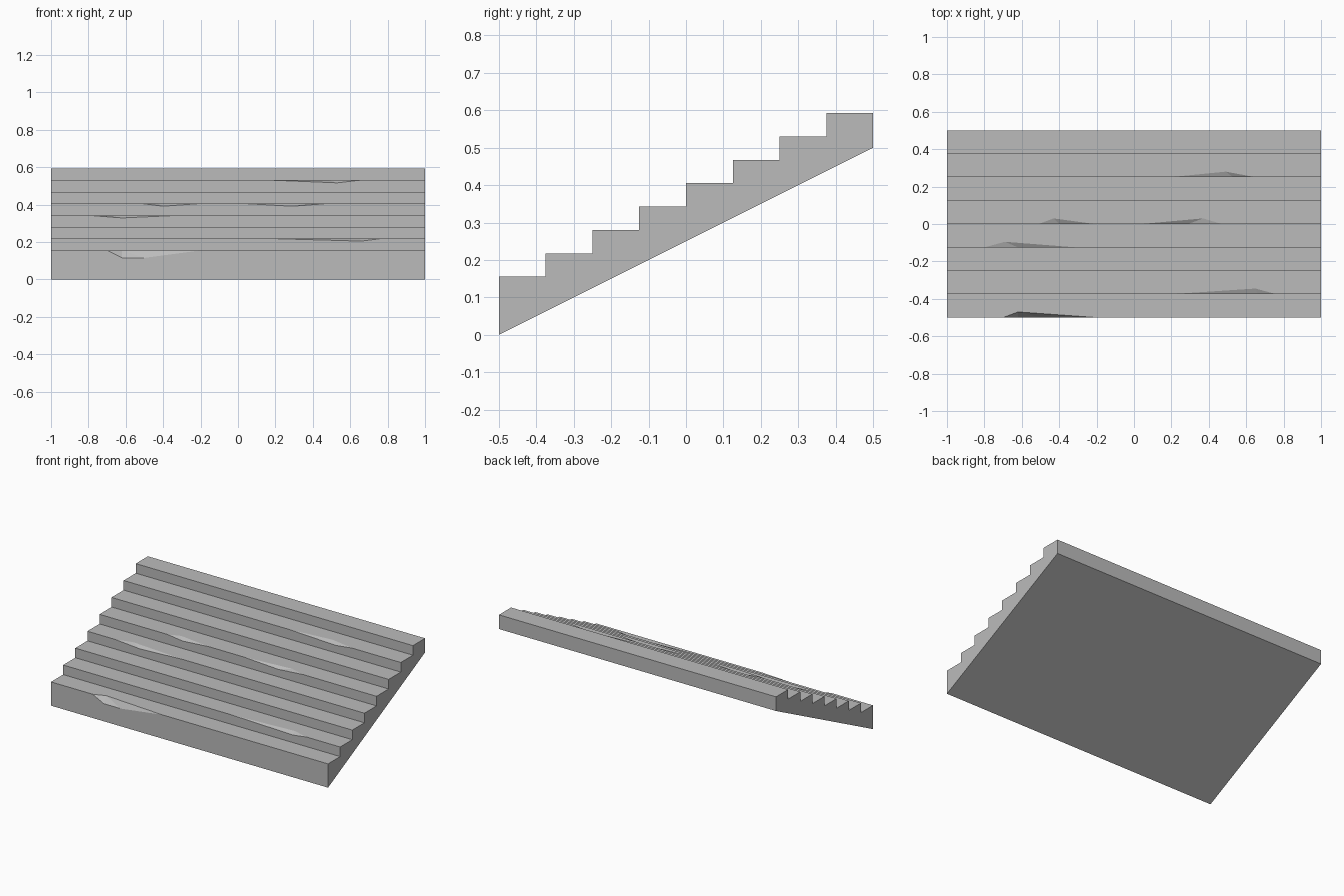
import bpy
import bmesh

cube = bpy.data.objects.get("Cube")
if cube:
    bpy.data.objects.remove(cube, do_unlink=True)

STEPS, RUN, RISE, BASE = 8, 0.125, 0.0625, 0.155

# worn nosing chips: step -> (start x, tread apex x, riser low points (x, drop), end x)
CHIPS = {
    0: [(-0.70, -0.62, [(-0.62, 0.04), (-0.50, 0.04)], -0.20)],
    1: [(0.20, 0.65, [(0.66, 0.013)], 0.76)],
    3: [(-0.80, -0.69, [(-0.62, 0.014)], -0.31)],
    4: [(-0.51, -0.43, [(-0.40, 0.014)], -0.21),
        (0.04, 0.37, [(0.29, 0.014)], 0.47)],
    6: [(0.19, 0.49, [(0.53, 0.014)], 0.65)],
}
BITE = 0.03

stone = bpy.data.materials.new("grey stone")
stone.use_nodes = True
colour = (0.5, 0.5, 0.5, 1)
stone.diffuse_color = colour
stone.node_tree.nodes["Principled BSDF"].inputs["Base Color"].default_value = colour

bm = bmesh.new()


def vert(x, y, z):
    return bm.verts.new((x, y, z))


def pair(y, z):
    """Left-hand and right-hand ends of one edge across the stair."""
    return [vert(-1, y, z), vert(1, y, z)]


foot = pair(-0.5, 0)
lower = foot
sides = [[foot[0]], [foot[1]]]

# risers and treads, with chipped front edges
for i in range(STEPS):
    y, z = -0.5 + i * RUN, BASE + i * RISE
    nose, inner = pair(y, z), pair(y + RUN, z)
    tread_edge, riser_edge = [nose[0]], [nose[0]]
    for start, apex_x, lows, end in CHIPS.get(i, []):
        a, b = vert(start, y, z), vert(end, y, z)
        apex = vert(apex_x, y + BITE, z)
        low = [vert(x, y, z - drop) for x, drop in lows]
        tread_edge += [a, apex, b]
        riser_edge += [a, *low, b]
        rim = [a, *low, b]
        for p, q in zip(rim, rim[1:]):
            bm.faces.new((p, q, apex))
    tread_edge.append(nose[1])
    riser_edge.append(nose[1])
    bm.faces.new([lower[0], lower[1]] + riser_edge[::-1])
    bm.faces.new(tread_edge + [inner[1], inner[0]])
    for k in (0, 1):
        sides[k] += [nose[k], inner[k]]
    lower = inner

# back, sloping underside and side walls
heel = pair(0.5, 0.5)
bm.faces.new((lower[1], lower[0], heel[0], heel[1]))
bm.faces.new((foot[1], foot[0], heel[0], heel[1]))
for k in (0, 1):
    bm.faces.new(sides[k] + [heel[k]])

bmesh.ops.recalc_face_normals(bm, faces=bm.faces[:])
mesh = bpy.data.meshes.new("stone_steps")
bm.to_mesh(mesh)
bm.free()
mesh.materials.append(stone)
steps = bpy.data.objects.new("stone_steps", mesh)
bpy.context.scene.collection.objects.link(steps)
